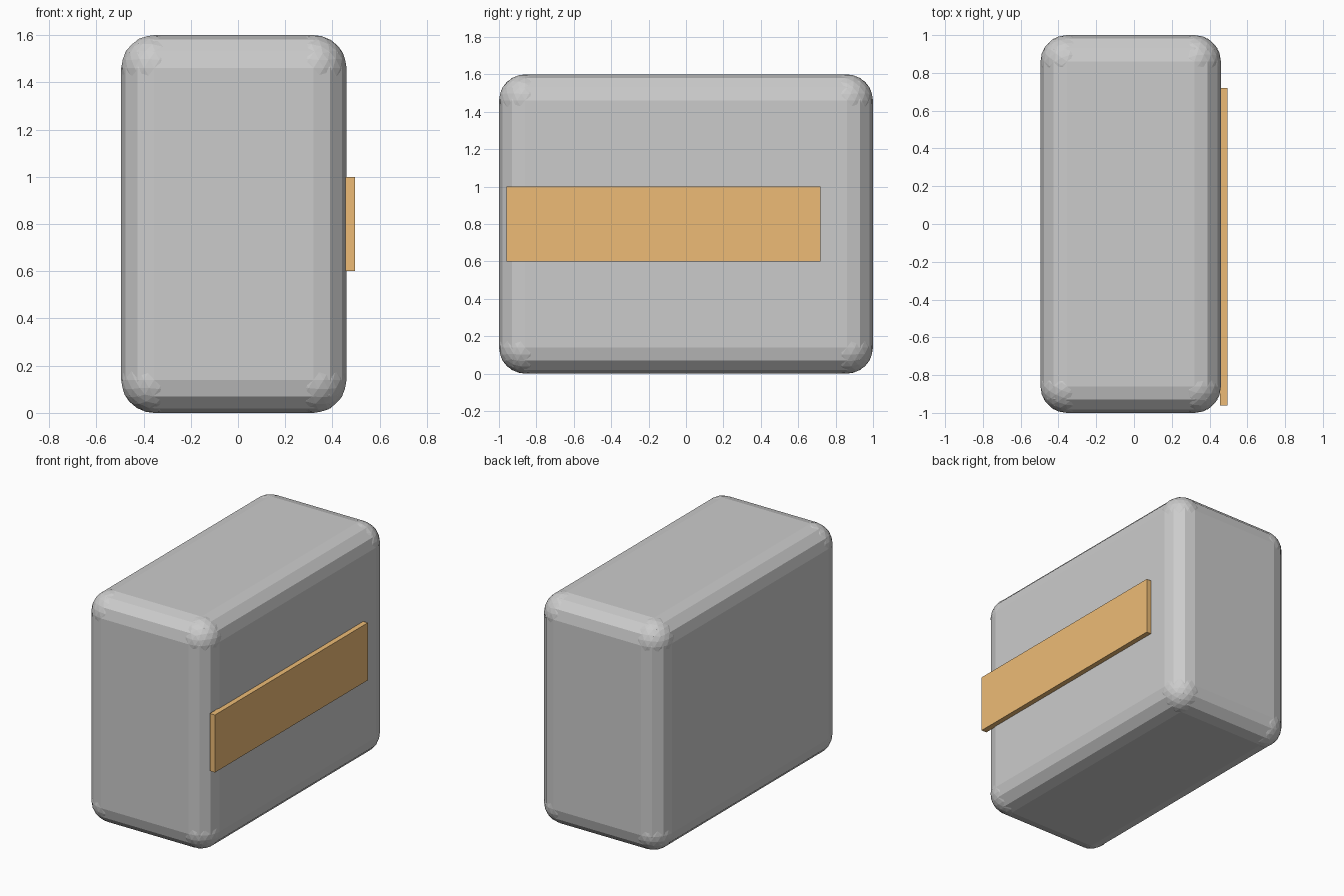
import bpy, bmesh
from mathutils import Vector

if "Cube" in bpy.data.objects:
    bpy.data.objects.remove(bpy.data.objects["Cube"])

X0, X1, Y, H, R = -0.495, 0.46, 1.0, 1.6, 0.14


def box(name, lo, hi):
    lo, hi = Vector(lo), Vector(hi)
    bm = bmesh.new()
    bmesh.ops.create_cube(bm, size=1)
    for v in bm.verts:
        v.co = Vector([(lo[i] + hi[i]) / 2 + v.co[i] * (hi[i] - lo[i]) for i in range(3)])
    mesh = bpy.data.meshes.new(name)
    bm.to_mesh(mesh)
    bm.free()
    ob = bpy.data.objects.new(name, mesh)
    bpy.context.collection.objects.link(ob)
    return ob


# Rounded body with faceted edges
body = box("body", (X0, -Y, 0), (X1, Y, H))
bevel = body.modifiers.new("rounding", "BEVEL")
bevel.width = R
bevel.segments = 3

# Finer rounded corners
for x in (X0 + R, X1 - R):
    for y in (-Y + R, Y - R):
        for z in (R, H - R):
            bpy.ops.mesh.primitive_ico_sphere_add(subdivisions=3, radius=R, location=(x, y, z))
            bpy.context.object.name = "corner"

# Orange strip on the right side
strip = box("side_strip", (0.455, -0.96, 0.6), (0.495, 0.72, 1.0))
mat = bpy.data.materials.new("orange")
mat.diffuse_color = (0.85, 0.5, 0.18, 1)
mat.use_nodes = True
mat.node_tree.nodes["Principled BSDF"].inputs["Base Color"].default_value = mat.diffuse_color
strip.data.materials.append(mat)
